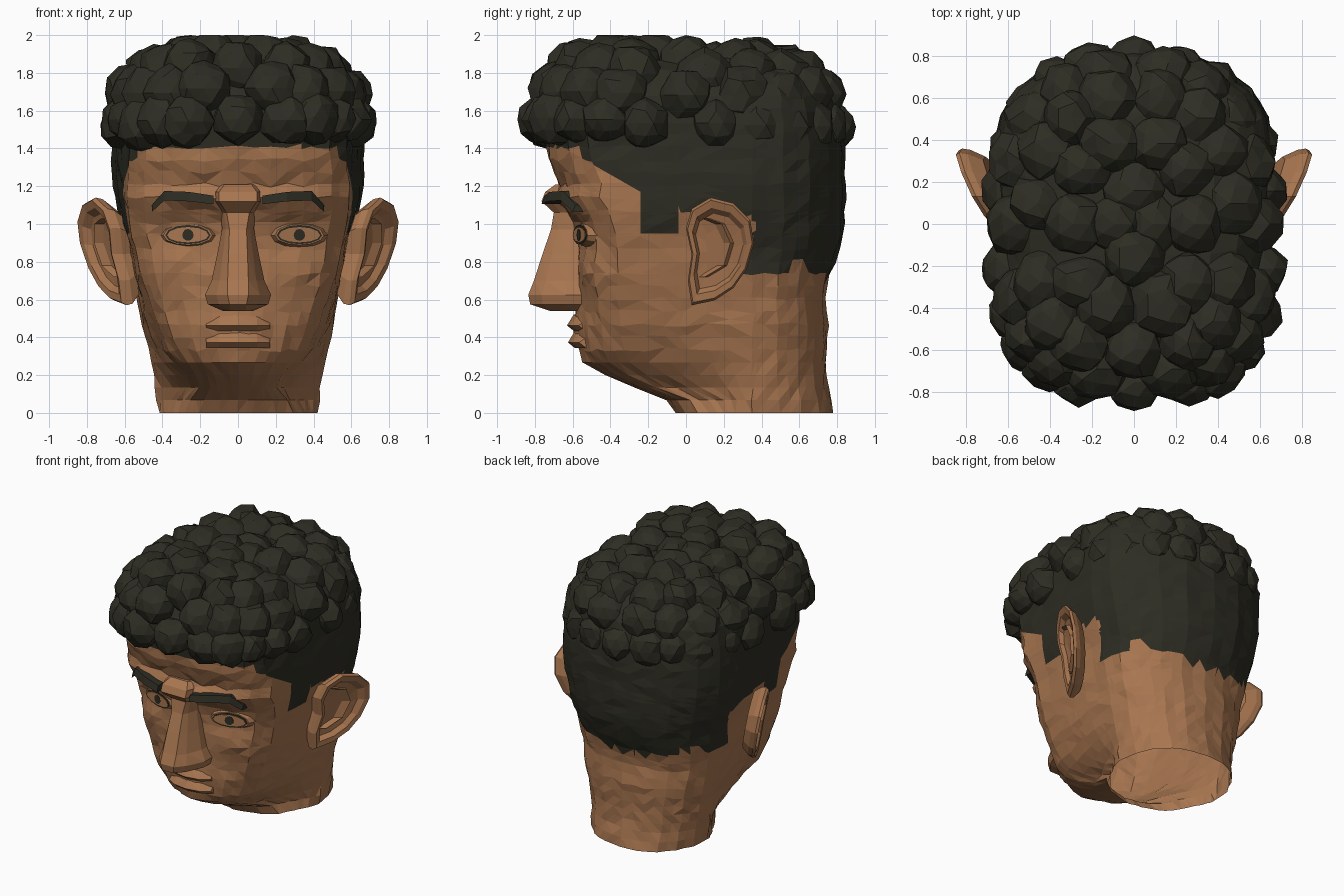
import bpy, bmesh, math, random
from mathutils import Vector

random.seed(4)
cube = bpy.data.objects.get("Cube")
if cube:
    bpy.data.objects.remove(cube)


def material(name, colour):
    m = bpy.data.materials.new(name)
    m.use_nodes = True
    m.diffuse_color = colour
    bsdf = next(n for n in m.node_tree.nodes if n.type == 'BSDF_PRINCIPLED')
    bsdf.inputs["Base Color"].default_value = colour
    bsdf.inputs["Roughness"].default_value = 0.9
    return m


SKIN = material("warm brown skin", (0.39, 0.18, 0.08, 1))
HAIR = material("dark hair", (0.027, 0.026, 0.017, 1))


def finish(bm, name, *mats):
    bmesh.ops.recalc_face_normals(bm, faces=bm.faces)
    mesh = bpy.data.meshes.new(name)
    bm.to_mesh(mesh)
    bm.free()
    for m in mats:
        mesh.materials.append(m)
    ob = bpy.data.objects.new(name, mesh)
    bpy.context.collection.objects.link(ob)
    return ob


def loft(rings, open_start=False):
    """Skin a series of equal closed rings and cap the ends."""
    bm = bmesh.new()
    rows = [[bm.verts.new(p) for p in ring] for ring in rings]
    n = len(rows[0])
    for a, b in zip(rows, rows[1:]):
        for i in range(n):
            j = (i + 1) % n
            bm.faces.new((a[i], a[j], b[j], b[i]))
    if not open_start:
        bm.faces.new(rows[0])
    bm.faces.new(rows[-1])
    return bm


def sample(table, t):
    """Piecewise linear lookup on the first column."""
    for a, b in zip(table, table[1:]):
        if t <= b[0]:
            k = max(0, (t - a[0]) / (b[0] - a[0]))
            return [p + (q - p) * k for p, q in zip(a[1:], b[1:])]
    return list(table[-1][1:])


# Head and neck: height, front y, cheek half width, side half width, back y
sections = [
    (0, -.05, .34, .42, .78), (.06, -.08, .31, .43, .77), (.12, -.24, .24, .435, .755),
    (.18, -.39, .25, .445, .745), (.26, -.52, .31, .46, .74), (.34, -.55, .37, .475, .745),
    (.45, -.57, .425, .505, .755), (.6, -.58, .475, .53, .735), (.7, -.58, .51, .55, .75),
    (.9, -.58, .55, .58, .83), (1, -.6, .575, .62, .84), (1.15, -.68, .585, .655, .845),
    (1.22, -.67, .585, .665, .845), (1.3, -.71, .58, .67, .845), (1.42, -.74, .57, .67, .84),
    (1.6, -.76, .58, .66, .82), (1.7, -.72, .56, .63, .79), (1.8, -.6, .48, .54, .68),
    (1.88, -.46, .35, .38, .52)]

# Facial relief: x, z, spread x, spread z, push along y
relief = [
    (.29, .94, .13, .07, .015), (.22, 1.13, .2, .05, -.045), (.38, .76, .11, .09, -.03),
    (0, .43, .17, .1, -.03), (0, .27, .12, .05, -.02), (.22, 1.32, .14, .06, -.02),
    (.3, .56, .09, .1, .015)]


def head_ring(z):
    f, fx, sx, b = sample(sections, z)
    cheek = f + .22
    pts = [(0, f), (.3 * fx, f + .015), (.6 * fx, f + .05), (.85 * fx, f + .115), (fx, cheek),
           (.5 * (fx + sx) + .01, (cheek + .35) / 2)]
    # Round back of the skull
    for i in range(6):
        a = math.pi / 2 * i / 5
        pts.append((sx * math.cos(a) ** .92 if i < 5 else 0, .35 + (b - .35) * math.sin(a) ** .92))
    half = []
    for i, (p, q) in enumerate(zip(pts, pts[1:])):
        steps = 3 if i in (4, 5) else 2
        half += [Vector(p).lerp(Vector(q), k / steps) for k in range(steps)]
    half.append(Vector(pts[-1]))
    outline = [(v.x, v.y) for v in half] + [(-v.x, v.y) for v in half[-2:0:-1]]
    ring = []
    for x, y in outline:
        if y < -.2:
            y += sum(d * math.exp(-((abs(x) - u) / su) ** 2 - ((z - w) / sw) ** 2)
                     for u, w, su, sw, d in relief)
        j = [random.uniform(-.006, .006) for _ in range(3)]
        ring.append((x + j[0], y + j[1], z + (j[2] * 2 if z > .3 else 0)))
    return ring


# Lower edge of the cropped hair, as y against height
hairline = [(-.8, 1.42), (-.6, 1.4), (-.45, 1.29), (-.24, 1.17), (-.239, .95), (-.041, .95),
            (-.04, 1.08), (.369, 1.02), (.37, .95), (.3, .73), (.52, .74), (.6, .82),
            (.66, .74), (.9, .67)]
hairline[9] = (.371, .78)

bm = loft([head_ring(i * .067) for i in range(29)], open_start=True)
cuts = [('y', c) for c in (-.24, -.04, .37)] + [('z', c) for c in (.74, .95, 1.05, 1.17)]
cut_planes = [(Vector((0, axis == 'y', axis == 'z')) * c, Vector((0, axis == 'y', axis == 'z')))
              for axis, c in cuts]
# Sloping cuts follow the temple and the line behind the ear
cut_planes.append((Vector((0, -.24, 1.17)), Vector((0, .12, .21)).normalized()))
cut_planes.append((Vector((0, .3, .73)), Vector((0, .27, -.08)).normalized()))
for co, no in cut_planes:
    bmesh.ops.bisect_plane(bm, geom=bm.verts[:] + bm.edges[:] + bm.faces[:],
                           plane_co=co, plane_no=no, dist=.001)
bmesh.ops.triangulate(bm, faces=bm.faces)
for face in bm.faces:
    c = face.calc_center_median()
    behind_ear = .73 < c.z < 1.03 and .29 + (c.z - .73) * .3 < c.y < .5
    face.material_index = int(behind_ear or c.z > sample(hairline, c.y)[0])
finish(bm, "head_and_neck", SKIN, HAIR)

# Nose: height, ridge y, ridge half width, wing half width
nose = [(.54, -.72, .04, .08), (.575, -.825, .045, .16), (.625, -.835, .055, .175),
        (.7, -.805, .055, .14), (.84, -.76, .05, .11), (.97, -.715, .045, .085),
        (1.06, -.7, .06, .09), (1.12, -.765, .1, .13), (1.17, -.745, .1, .13),
        (1.21, -.69, .07, .11)]
rings = []
for z, tip, top, wing in nose:
    side = -.57 + (tip + .57) * .25
    mid = (top + wing) * .5
    rings.append([(-wing, -.5, z), (-wing, side, z), (-mid, side + (tip - side) * .65, z),
                  (-top, tip, z), (top, tip, z), (mid, side + (tip - side) * .65, z),
                  (wing, side, z), (wing, -.5, z)])
bm = loft(rings)
bmesh.ops.triangulate(bm, faces=bm.faces)
finish(bm, "nose", SKIN)

# Lips: wedges swept across the mouth
for name, z, front, rise in (("upper_lip", .475, -.63, .045), ("lower_lip", .385, -.625, .045)):
    rings = []
    for x in (-.17, -.1, 0, .1, .17):
        k = 1 - (abs(x) / .2) ** 2
        y = -.5 + (front + .5) * k ** .5
        rings.append([(x, -.45, z + rise), (x, y + .035, z + rise * k), (x, y, z - .012),
                      (x, y + .035, z - rise * .9), (x, -.45, z - rise)])
    bm = loft(rings)
    bmesh.ops.triangulate(bm, faces=bm.faces)
    finish(bm, name, SKIN)


def almond(side, w, h, y):
    """Eye-shaped ring that follows the turn of the face."""
    pts = []
    for i in range(12):
        a = math.tau * i / 12
        x = w * math.cos(a)
        z = .94 + h * math.sin(a) * (1 if math.sin(a) > 0 else .85)
        pts.append((side * (.295 + x) + .03, -.56 + .3 * x + y, z))
    return pts


ear_outline = [(.0, .98), (.03, 1.08), (.13, 1.14), (.25, 1.11), (.34, 1.02), (.36, .9),
               (.32, .76), (.25, .66), (.15, .595), (.03, .57), (.01, .7), (.03, .84)]
ear_layers = [(.8, -.1), (.97, -.045), (1, -.01), (.95, .012), (.8, .005), (.7, -.03), (.4, -.04)]
brow = [(.13, -.765, 1.105, 1.15), (.26, -.735, 1.12, 1.17), (.39, -.665, 1.125, 1.175),
        (.455, -.6, 1.065, 1.1)]

for side, label in ((1, "left"), (-1, "right")):
    # Ear: rim and hollow, flared outward toward the back
    rings = []
    for s, off in ear_layers:
        ring = []
        for y, z in ear_outline:
            y, z = .17 + (y - .17) * s, .86 + (z - .86) * s
            ring.append((side * (.65 + .5 * y + .2 * (z - .9) + off), y, z))
        rings.append(ring)
    bm = loft(rings)
    bmesh.ops.triangulate(bm, faces=bm.faces)
    finish(bm, label + "_ear", SKIN)

    # Inner ear fold
    rings = []
    for y, z in ((.1, .72), (.2, .78), (.235, .9), (.19, 1), (.11, 1.03)):
        x = .645 + .5 * y + .2 * (z - .9)
        rings.append([(side * (x - .05), y - .035, z), (side * x, y, z),
                      (side * (x - .05), y + .035, z)])
    finish(loft(rings), label + "_ear_fold", SKIN)

    # Eyelids, dark lash outline, eye and iris as thin layers
    finish(loft([almond(side, .18, .1, .1), almond(side, .13, .06, 0)]),
           label + "_eyelids", SKIN)
    for part, w, h, y, mat in (("lash_outline", .12, .055, -.004, HAIR),
                               ("eye", .11, .044, -.007, SKIN),
                               ("iris", .03, .034, -.01, HAIR)):
        finish(loft([almond(side, w, h, y + .006), almond(side, w, h, y)]),
               label + "_" + part, mat)

    # Eyebrow
    finish(loft([[(side * x, y + .12, lo), (side * x, y, lo),
                  (side * x, y + .015, hi), (side * x, y + .13, hi)] for x, y, lo, hi in brow]),
           label + "_eyebrow", HAIR)

# Curly top: rings of faceted lumps (height, half width, half depth, count, radius)
bm = bmesh.new()
curl_rings = [(1.525, .6, .755, 22, .14), (1.68, .56, .7, 18, .15), (1.79, .46, .6, 15, .15),
              (1.835, .29, .4, 10, .15), (1.84, .09, .16, 4, .15)]
for level, (z, rx, ry, count, radius) in enumerate(curl_rings):
    for i in range(count):
        a = math.tau * (i + .5 * (level % 2)) / count - math.pi / 2
        cx, cy = math.cos(a), math.sin(a)
        power = .65 if cy < 0 else .8
        centre = Vector((rx * math.copysign(abs(cx) ** power, cx),
                         ry * math.copysign(abs(cy) ** power, cy),
                         z + random.uniform(-.015, .015) + max(0, -cy) * .03))
        squash = Vector([random.uniform(.92, 1.12) for _ in range(3)])
        lump = bmesh.ops.create_icosphere(bm, subdivisions=2, radius=radius)["verts"]
        for v in lump:
            v.co = v.co * squash * random.uniform(.88, 1.06) + centre
            v.co.z = min(v.co.z, 2)
            v.co.y = max(-.9, min(v.co.y, .9))
finish(bm, "curly_hair", HAIR)
